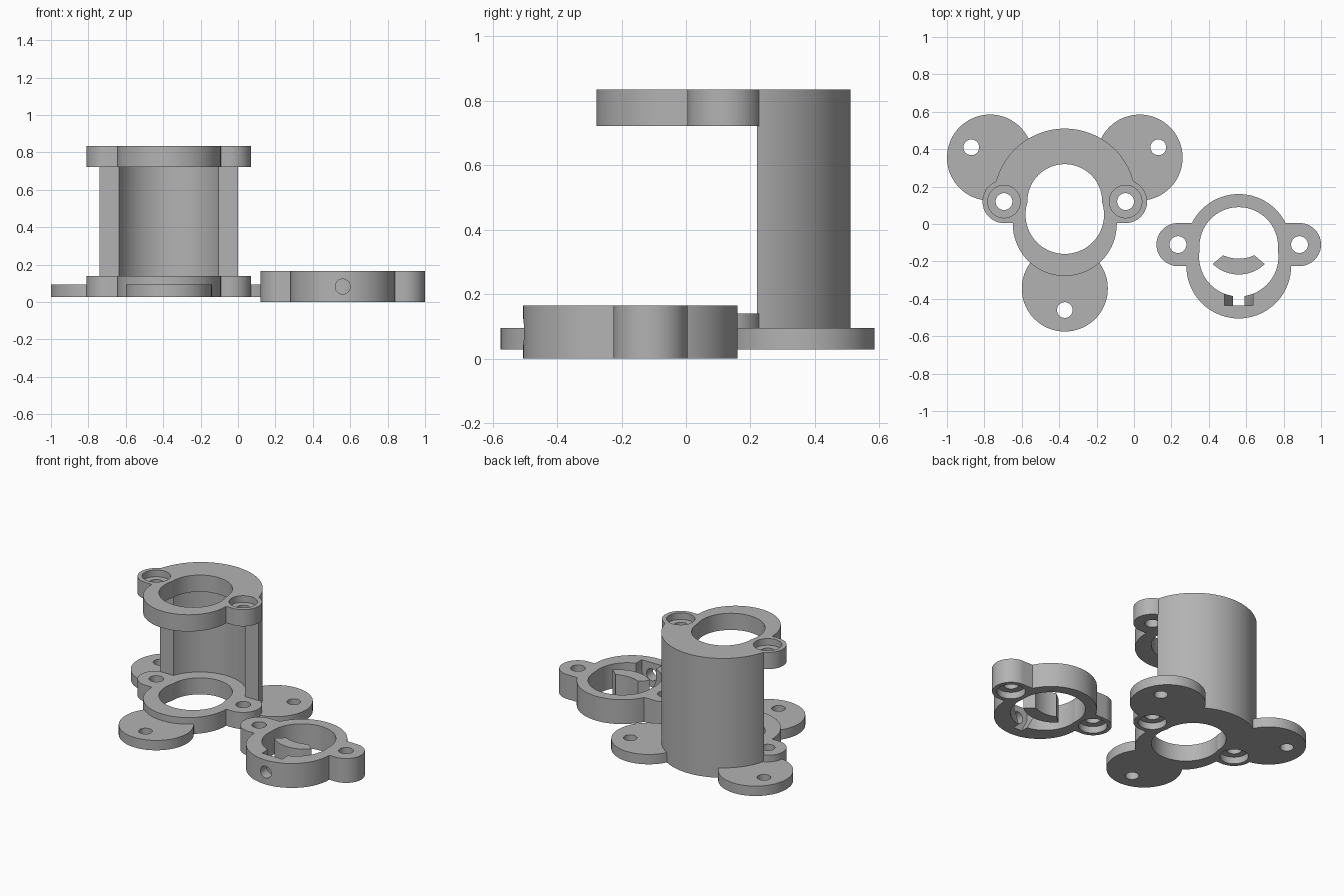
import bpy, bmesh
from math import sin, cos, radians

cube = bpy.data.objects.get("Cube")
if cube:
    bpy.data.objects.remove(cube, do_unlink=True)

grey = bpy.data.materials.new("plain grey")
grey.use_nodes = True
COLOUR = (0.45, 0.45, 0.45, 1)
grey.diffuse_color = COLOUR
grey.node_tree.nodes["Principled BSDF"].inputs["Base Color"].default_value = COLOUR


def arc(x, y, r, a0=0, a1=360, n=72):
    steps = n if a1 - a0 == 360 else n + 1
    return [(x + r * cos(radians(a0 + (a1 - a0) * i / n)),
             y + r * sin(radians(a0 + (a1 - a0) * i / n))) for i in range(steps)]


def rect(x0, x1, y0, y1):
    return [(x0, y0), (x1, y0), (x1, y1), (x0, y1)]


def prism(profile, lo, hi, name="helper", axis="z"):
    """Extrude a closed outline along z, or an x-z outline along y."""
    bm = bmesh.new()
    place = (lambda u, v, w: (u, v, w)) if axis == "z" else (lambda u, v, w: (u, w, v))
    low = [bm.verts.new(place(u, v, lo)) for u, v in profile]
    high = [bm.verts.new(place(u, v, hi)) for u, v in profile]
    bm.faces.new(low)
    bm.faces.new(high)
    for i in range(len(low)):
        j = (i + 1) % len(low)
        bm.faces.new((low[i], low[j], high[j], high[i]))
    bmesh.ops.recalc_face_normals(bm, faces=bm.faces)
    mesh = bpy.data.meshes.new(name)
    bm.to_mesh(mesh)
    bm.free()
    mesh.materials.append(grey)
    obj = bpy.data.objects.new(name, mesh)
    bpy.context.collection.objects.link(obj)
    return obj


def combine(target, tools, operation):
    for tool in tools:
        mod = target.modifiers.new("bool", "BOOLEAN")
        mod.operation, mod.solver, mod.object = operation, "EXACT", tool
        bpy.context.view_layer.update()
        graph = bpy.context.evaluated_depsgraph_get()
        mesh = bpy.data.meshes.new_from_object(target.evaluated_get(graph))
        target.modifiers.clear()
        target.data = mesh
        bpy.data.objects.remove(tool, do_unlink=True)


def finish(obj):
    bpy.ops.object.select_all(action="DESELECT")
    obj.select_set(True)
    bpy.context.view_layer.objects.active = obj
    bpy.ops.object.shade_smooth_by_angle(angle=radians(30))


EAR, BOLT, BORE, SPAN = 0.115, 0.045, 0.087, 0.325

# Upright bracket: back column, two eared plates, three round feet
CX, Z0, Z1, Z2, Z3 = -0.37, 0.028, 0.14, 0.722, 0.835
bracket = prism(arc(CX, 0.13, 0.38, 13.7, 166.3), Z0, Z3, "bracket")
combine(bracket, [prism(arc(CX, 0.12, 0.285), Z1, Z2)], "DIFFERENCE")

parts, cuts = [], []
for lo, hi in ((Z0, Z1), (Z2, Z3)):
    parts.append(prism(arc(CX, 0, 0.278), lo, hi))
    parts.append(prism(rect(CX - SPAN, CX + SPAN, 0.005, 0.235), lo, hi))
    for side in (-1, 1):
        parts.append(prism(arc(CX + side * SPAN, 0.12, EAR), lo, hi))
for x, y, hx, hy in ((CX, -0.345, CX, -0.46), (CX - 0.4, 0.355, CX - 0.5, 0.41),
                     (CX + 0.4, 0.355, CX + 0.5, 0.41)):
    parts.append(prism(arc(x, y, 0.23), Z0, 0.095))
    cuts.append(prism(arc(hx, hy, 0.042), -0.1, 0.2))
combine(bracket, parts, "UNION")

# Main opening, bolt holes and counterbores
cuts += [prism(arc(CX, 0.12, 0.2), -0.1, 1), prism(arc(CX, 0.05, 0.21), -0.1, 1)]
for side in (-1, 1):
    x = CX + side * SPAN
    cuts += [prism(arc(x, 0.12, BOLT), -0.1, 0.2), prism(arc(x, 0.12, BOLT), 0.68, 1),
             prism(arc(x, 0.12, BORE), -0.1, Z0 + 0.045),
             prism(arc(x, 0.12, BORE), Z3 - 0.045, 1)]
combine(bracket, cuts, "DIFFERENCE")
finish(bracket)

# Separate clamp ring with two ears
RX, RY, H = 0.56, -0.11, 0.165
ring = prism(arc(RX, -0.225, 0.28), 0, H, "clamp_ring")
parts = [prism(arc(RX, -0.12, 0.28), 0, H),
         prism(rect(RX - SPAN, RX + SPAN, RY - EAR, RY + EAR), 0, H)]
cuts = [prism(arc(RX, -0.12, 0.21), -0.1, 0.3), prism(arc(RX, -0.175, 0.212), -0.1, 0.3)]
for side in (-1, 1):
    x = RX + side * SPAN
    parts.append(prism(arc(x, RY, EAR), 0, H))
    cuts += [prism(arc(x, RY, BOLT), -0.1, 0.3), prism(arc(x, RY, BORE), -0.1, 0.045)]
combine(ring, parts, "UNION")

# Nut pocket and screw hole in the front wall of the ring
pocket = [(RX - 0.075, 0.3), (RX - 0.075, 0.085), (RX - 0.032, 0), (RX - 0.032, -0.1),
          (RX + 0.032, -0.1), (RX + 0.032, 0), (RX + 0.075, 0.085), (RX + 0.075, 0.3)]
cuts += [prism(pocket, -0.435, -0.33, axis="y"),
         prism(arc(RX, 0.083, 0.04), -0.6, -0.4, axis="y")]
combine(ring, cuts, "DIFFERENCE")
finish(ring)

# Loose curved pressure pad inside the ring
pad_outline = arc(RX, -0.07, 0.2, 226, 314, 24) + arc(RX, 0.02, 0.205, 294, 246, 24)
finish(prism(pad_outline, 0, H, "pressure_pad"))
